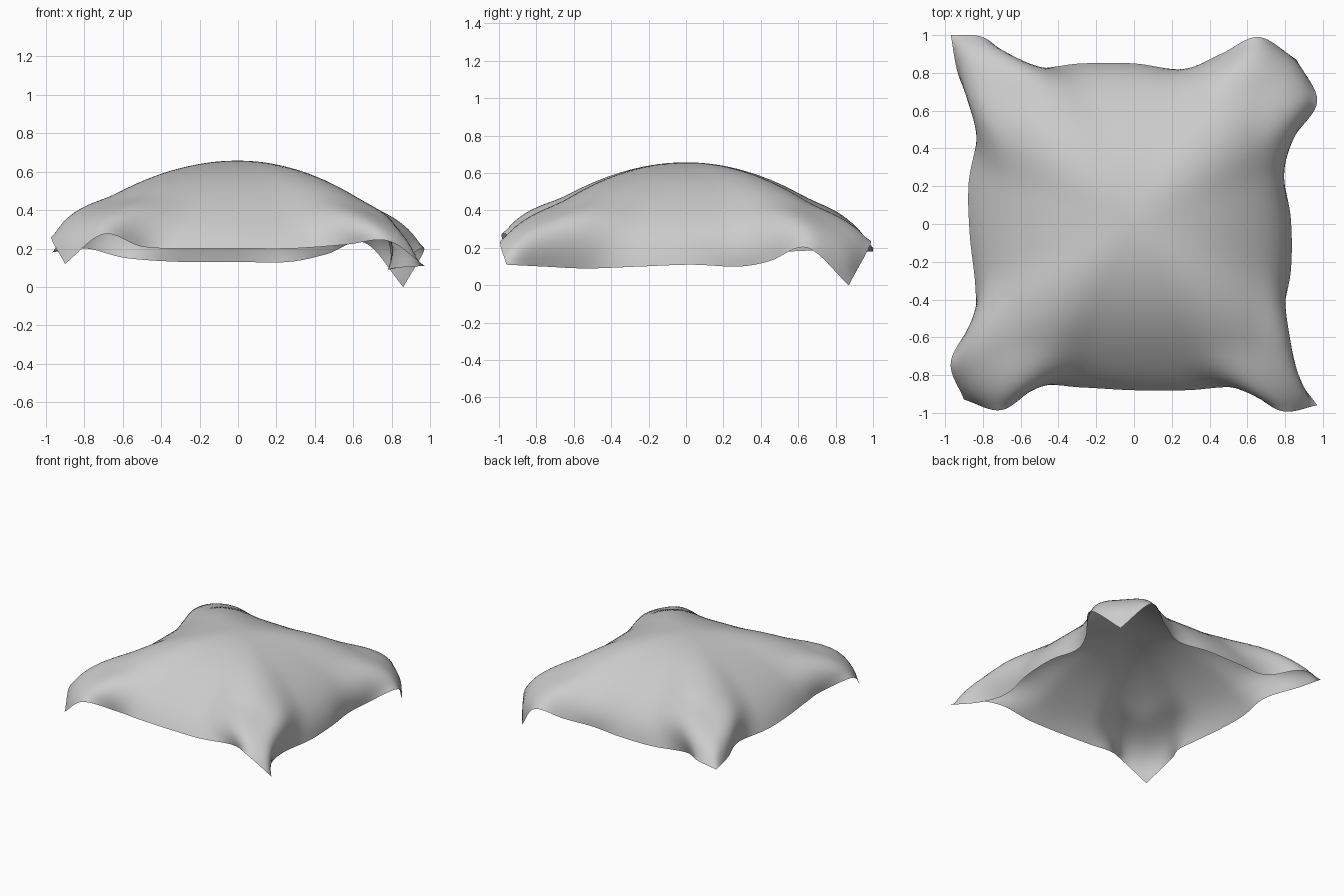
import bpy, bmesh
from mathutils import Vector

if "Cube" in bpy.data.objects:
    bpy.data.objects.remove(bpy.data.objects["Cube"])

# Hem of the draped cloth: nine points per side, corner to corner
BACK = [(-.97, 1, .18), (-.79, .985, .2), (-.58, .83, .15), (-.28, .85, .13), (0, .85, .13),
        (.26, .82, .13), (.46, .90, .17), (.66, .99, .23), (.86, .87, 0)]
RIGHT = [(.86, .87, 0), (.97, .65, .2), (.84, .45, .13), (.79, .28, .1), (.83, .03, .11),
         (.83, -.25, .1), (.78, -.53, .09), (.83, -.76, .1), (.97, -.96, .11)]
FRONT = [(.97, -.96, .11), (.78, -.99, .24), (.56, -.87, .22), (.28, -.88, .2), (0, -.88, .2),
         (-.28, -.865, .2), (-.5, -.86, .21), (-.7, -.985, .275), (-.9, -.93, .12)]
LEFT = [(-.9, -.93, .12), (-.97, -.73, .26), (-.85, -.5, .2), (-.84, -.33, .18), (-.87, -.05, .18),
        (-.875, .22, .18), (-.83, .52, .18), (-.93, .79, .19), (-.97, 1, .18)]
N = 64          # grid divisions
START = 0.7     # where the dome turns into the hanging border


def along(points, t):
    """Smooth curve through a side's points, t from 0 to 1."""
    p = [Vector(q) for q in points]
    f = t * (len(p) - 1)
    i = min(int(f), len(p) - 2)
    f -= i
    b, c = p[i], p[i + 1]
    a = p[i - 1] if i > 0 else b * 2 - c
    d = p[i + 2] if i + 2 < len(p) else c * 2 - b
    return 0.5 * (2 * b + (c - a) * f + (2 * a - 5 * b + 4 * c - d) * f ** 2
                  + (3 * b - a - 3 * c + d) * f ** 3)


def hem(u, v):
    """Hem point for a position on the border of the unit square."""
    if v >= 1 - 1e-6:
        return along(BACK, (u + 1) / 2)
    if u >= 1 - 1e-6:
        return along(RIGHT, (1 - v) / 2)
    if v <= -1 + 1e-6:
        return along(FRONT, (1 - u) / 2)
    return along(LEFT, (v + 1) / 2)


def cornerness(u, v):
    """0 in the middle of a side, 1 near a diagonal."""
    m = max(abs(u), abs(v), 1e-6)
    t = min(max((min(abs(u), abs(v)) / m - .3) / .4, 0), 1)
    return t * t * (3 - 2 * t)


def dome(u, v):
    """Four-sided dome with soft ridges on the diagonals and sagging faces."""
    x, y = u * .96, v * .96
    r = (abs(x) ** 7 + abs(y) ** 7) ** (1 / 7)
    sag = .14 * r ** 3 * (1 - cornerness(u, v))
    return Vector((x, y, .658 - .455 * r * r - .035 * r * x - .01 * r * y - sag))


def cloth(u, v):
    m = max(abs(u), abs(v))
    if m <= START:
        return dome(u, v)
    a, b = u / m, v / m
    c = cornerness(a, b)
    t = (m - START) / (1 - START)
    p0 = dome(a * START, b * START)
    slope = (p0 - dome(a * (START - .02), b * (START - .02))) / .02
    control = p0 + slope * (.16 + .09 * c) + Vector((0, 0, .08 * c))
    return p0 * (1 - t) ** 2 + control * 2 * t * (1 - t) + hem(a, b) * t * t


# Cloth sheet
bm = bmesh.new()
grid = [[bm.verts.new(cloth(2 * i / N - 1, 2 * j / N - 1)) for i in range(N + 1)]
        for j in range(N + 1)]
for j in range(N):
    for i in range(N):
        bm.faces.new((grid[j][i], grid[j][i + 1], grid[j + 1][i + 1], grid[j + 1][i]))

# Soften the ridges and folds, keeping the hem in place
inner = [w for w in bm.verts if not w.is_boundary]
for _ in range(6):
    bmesh.ops.smooth_vert(bm, verts=inner, factor=0.5,
                          use_axis_x=True, use_axis_y=True, use_axis_z=True)
for f in bm.faces:
    f.smooth = True

mesh = bpy.data.meshes.new("draped_cloth")
bm.to_mesh(mesh)
bm.free()
obj = bpy.data.objects.new("draped_cloth", mesh)
bpy.context.collection.objects.link(obj)
